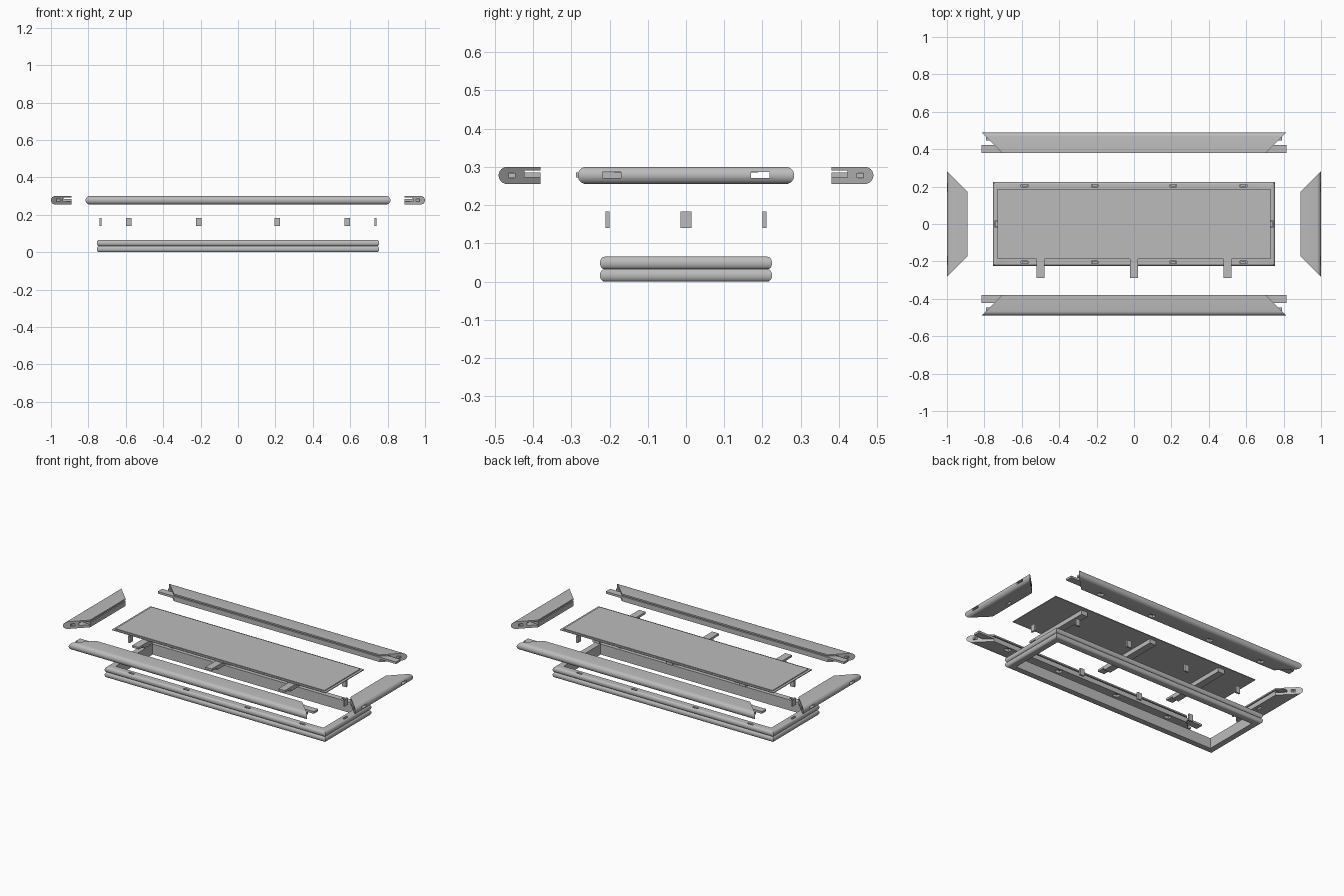
import bpy, bmesh, math
from mathutils import Matrix, Vector

cube = bpy.data.objects.get("Cube")
if cube:
    bpy.data.objects.remove(cube, do_unlink=True)

grey = bpy.data.materials.new("satin_grey")
grey.use_nodes = True
GREY = (0.5, 0.5, 0.5, 1)
grey.diffuse_color = GREY
grey.node_tree.nodes["Principled BSDF"].inputs["Base Color"].default_value = GREY


def add_box(bm, x, y, z):
    """Add a box from three (low, high) ranges."""
    centre = Vector((sum(x), sum(y), sum(z))) / 2
    size = (abs(x[1] - x[0]), abs(y[1] - y[0]), abs(z[1] - z[0]))
    bmesh.ops.create_cube(bm, size=1, matrix=Matrix.LocRotScale(centre, None, size))


def finish(name, bm):
    mesh = bpy.data.meshes.new(name)
    bmesh.ops.recalc_face_normals(bm, faces=bm.faces)
    bm.to_mesh(mesh)
    bm.free()
    mesh.materials.append(grey)
    obj = bpy.data.objects.new(name, mesh)
    bpy.context.collection.objects.link(obj)
    return obj


def box_object(name, *ranges):
    bm = bmesh.new()
    for r in ranges:
        add_box(bm, *r)
    return finish(name, bm)


def smooth(obj):
    obj.data.polygons.foreach_set("use_smooth", [True] * len(obj.data.polygons))
    obj.data.set_sharp_from_angle(angle=math.radians(35))


def cut(obj, ranges):
    """Cut boxes out of a part and keep only the result."""
    cutter = box_object("cutter", *ranges)
    cutter.hide_render = True
    mod = obj.modifiers.new("cut", "BOOLEAN")
    mod.operation, mod.solver, mod.object = "DIFFERENCE", "EXACT", cutter
    graph = bpy.context.evaluated_depsgraph_get()
    mesh = bpy.data.meshes.new_from_object(obj.evaluated_get(graph))
    obj.modifiers.clear()
    obj.data = mesh
    bpy.data.objects.remove(cutter, do_unlink=True)


def mitred_rail(name, profile, inner, half, axis, sign):
    """Sweep a (depth, height) profile along x or y with 45 degree ends."""
    bm = bmesh.new()
    ends = []
    for e in (-1, 1):
        ring = []
        for d, z in profile:
            along, out = e * (half + d), sign * (inner + d)
            ring.append(bm.verts.new((along, out, z) if axis == "x" else (out, along, z)))
        ends.append(ring)
        bm.faces.new(ring)
    n = len(profile)
    for i in range(n):
        j = (i + 1) % n
        bm.faces.new((ends[0][i], ends[0][j], ends[1][j], ends[1][i]))
    return finish(name, bm)


def bulge(d, depth, z0, z1, steps=12):
    """Half ellipse on the outer edge, from low to high."""
    mid, r = (z0 + z1) / 2, (z1 - z0) / 2
    angles = [math.pi * (i / steps - 0.5) for i in range(steps + 1)]
    return [(d + depth * math.cos(a), mid + r * math.sin(a)) for a in angles]


def span(centre, width):
    return (centre - width / 2, centre + width / 2)


PIN_X = (-0.585, -0.21, 0.21, 0.585)
PIN_Y, PIN_END = 0.205, 0.735
TONGUE_Z = (0.272, 0.285)

# Profiles: double-lobed base, grooved half-round top rail
base_profile = ([(0, 0)] + bulge(0.033, 0.012, 0, 0.0325)
                + bulge(0.033, 0.012, 0.0325, 0.065)[1:] + [(0, 0.065)])
rail_profile = ([(0, 0.255)] + bulge(0.0875, 0.0225, 0.255, 0.30)
                + [(0, 0.30), (0, 0.291), (0.042, 0.291), (0.042, 0.285), (0, 0.285)])

for sign, side, end in ((-1, "front", "right"), (1, "back", "left")):
    # Base frame with pin slots
    long_base = mitred_rail(f"base_{side}", base_profile, 0.18, 0.71, "x", sign)
    cut(long_base, [(span(x, 0.036), span(sign * PIN_Y, 0.014), (0.04, 0.08)) for x in PIN_X])
    short_base = mitred_rail(f"base_{end}", base_profile, 0.71, 0.18, "y", sign)
    cut(short_base, [(span(sign * PIN_END, 0.014), span(0, 0.036), (0.04, 0.08))])

    # Long top rail with pin notches
    rail = mitred_rail(f"{side}_rail", rail_profile, 0.38, 0.705, "x", sign)
    cut(rail, [(span(x, 0.036), span(sign * 0.405, 0.03), (0.24, 0.272)) for x in PIN_X])

    # Short top rail with tongue and dowel sockets
    cap = mitred_rail(f"{end}_rail", rail_profile, 0.89, 0.173, "y", sign)
    sockets = [(span(sign * 0.915, 0.014), span(0, 0.036), (0.24, 0.272))]
    for s in (-1, 1):
        sockets.append(((sign * 0.88, sign * 1.02), span(s * 0.194, 0.048), (0.271, 0.286)))
        sockets.append(((sign * 0.90, sign * 0.97), span(s * 0.245, 0.02), (0.27, 0.285)))
    cut(cap, sockets)

    # Tongues and dowels at both ends of the long rail
    for s, hand in ((-1, "right"), (1, "left")):
        box_object(f"{side}_{hand}_tongue",
                   ((s * 0.69, s * 0.815), span(sign * 0.402, 0.043), TONGUE_Z))
        box_object(f"{side}_{hand}_dowel",
                   ((s * 0.73, s * 0.79), span(sign * 0.455, 0.018), (0.271, 0.284)))

    # Loose flat pins
    for i, x in enumerate(PIN_X):
        box_object(f"{side}_pin_{i + 1}", (span(x, 0.03), span(sign * PIN_Y, 0.011), (0.14, 0.183)))
    box_object(f"{end}_pin", (span(sign * PIN_END, 0.011), span(0, 0.03), (0.14, 0.183)))

    for part in (long_base, short_base, rail, cap):
        smooth(part)

# Panel with a thin stepped edge
box_object("panel", ((-0.73, 0.73), (-0.188, 0.188), (0.2855, 0.29)),
           ((-0.715, 0.715), (-0.176, 0.176), (0.2895, 0.295)))

# Cross bars under the panel, with a stepped front tab
for i, x in enumerate((-0.5, 0, 0.5)):
    box_object(f"cross_bar_{i + 1}", (span(x, 0.045), (-0.288, 0.165), TONGUE_Z),
               (span(x, 0.045), (-0.235, 0.165), (0.258, 0.273)))
